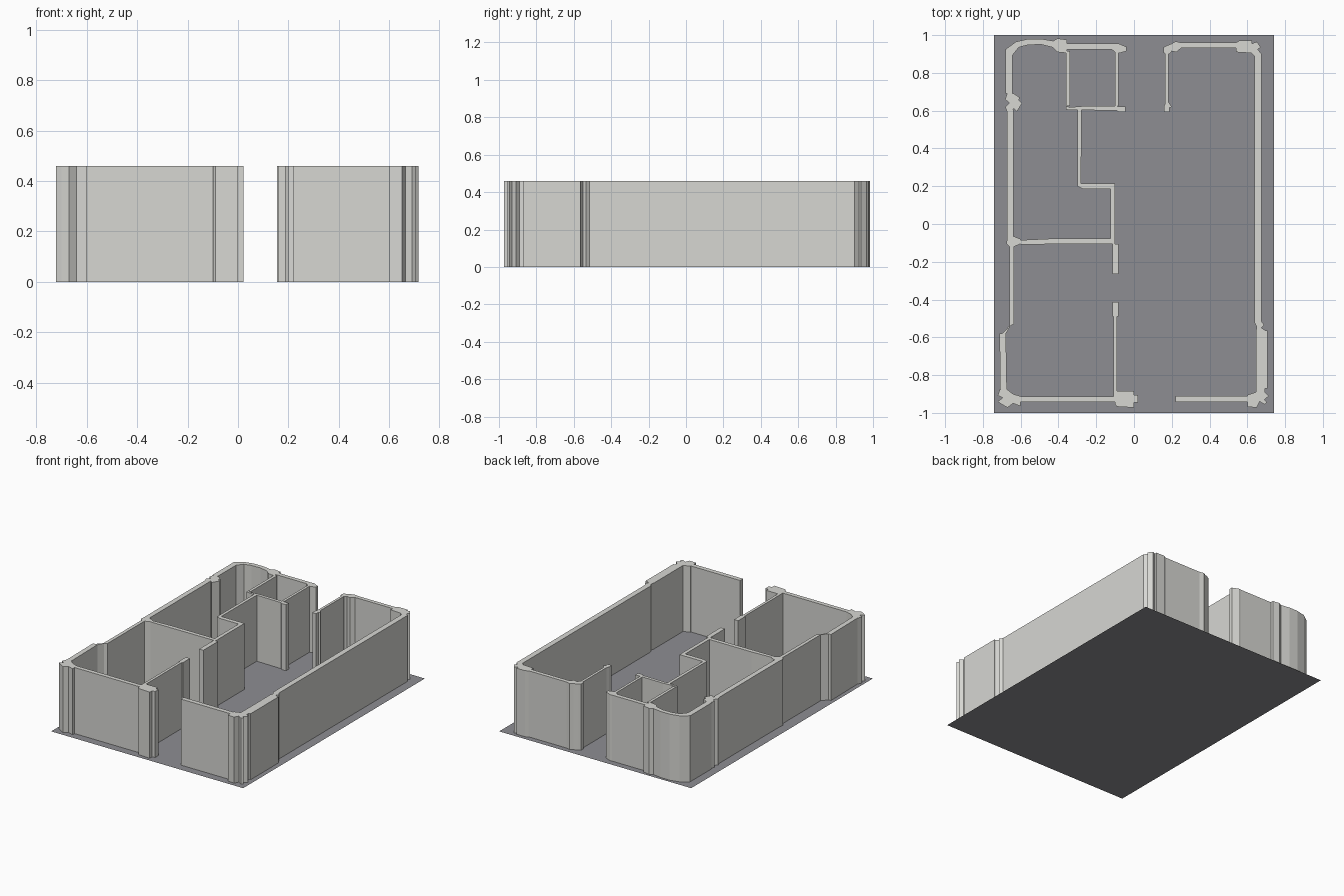
import bpy, bmesh

HEIGHT = 0.46


def material(name, rgb):
    m = bpy.data.materials.new(name)
    m.diffuse_color = (*rgb, 1)
    return m


FLOOR = material("floor_grey", (0.27, 0.27, 0.29))
WALL = material("wall_plaster", (0.68, 0.68, 0.65))


def shape(name, pts, height, mat):
    """Flat outline, raised to a given height; the floor closes the underside."""
    bm = bmesh.new()
    face = bm.faces.new([bm.verts.new((x, y, height)) for x, y in pts])
    bmesh.ops.recalc_face_normals(bm, faces=bm.faces)
    face.normal_update()
    if face.normal.z < 0:
        face.normal_flip()
    if height:
        top = [loop.vert for loop in face.loops]
        base = [bm.verts.new((v.co.x, v.co.y, 0)) for v in top]
        for i in range(len(top)):
            j = (i + 1) % len(top)
            bm.faces.new((base[i], base[j], top[j], top[i]))
    me = bpy.data.meshes.new(name)
    bm.to_mesh(me)
    bm.free()
    me.materials.append(mat)
    ob = bpy.data.objects.new(name, me)
    bpy.context.collection.objects.link(ob)
    return ob


def wall(name, x0, x1, y0, y1):
    shape(name, [(x0, y0), (x1, y0), (x1, y1), (x0, y1)], HEIGHT, WALL)


def pillar(name, pts):
    shape(name, pts, HEIGHT, WALL)


# Floor slab
shape("floor", [(-0.74, -1), (0.74, -1), (0.74, 1), (-0.74, 1)], 0, FLOOR)

# Straight outer walls
wall("left_wall_middle", -0.672, -0.637, -0.07, 0.605)
wall("left_wall_lower", -0.66, -0.636, -0.50, -0.12)
wall("front_wall_left", -0.60, -0.10, -0.942, -0.912)
wall("front_wall_right", 0.22, 0.605, -0.943, -0.911)
wall("right_wall", 0.637, 0.675, -0.52, 0.90)
wall("right_wall_front", 0.645, 0.706, -0.87, -0.565)
wall("back_wall_right", 0.25, 0.545, 0.932, 0.96)
wall("back_wall_left", -0.355, -0.10, 0.925, 0.955)

# Rounded back left corner
pillar("back_left_corner", [
    (-0.68, 0.69), (-0.68, 0.925), (-0.625, 0.965), (-0.56, 0.98), (-0.49, 0.98),
    (-0.43, 0.97), (-0.43, 0.935), (-0.49, 0.95), (-0.56, 0.948), (-0.61, 0.935),
    (-0.642, 0.895), (-0.642, 0.69)])

# Stepped front left wall
pillar("front_left_step", [
    (-0.66, -0.50), (-0.636, -0.50), (-0.636, -0.53), (-0.655, -0.54),
    (-0.678, -0.58), (-0.673, -0.88), (-0.708, -0.88), (-0.712, -0.58),
    (-0.695, -0.578), (-0.66, -0.54)])

# Irregular pillars along the outer walls
pillar("left_pillar", [
    (-0.672, 0.595), (-0.635, 0.61), (-0.62, 0.595), (-0.592, 0.64), (-0.61, 0.655),
    (-0.605, 0.67), (-0.635, 0.69), (-0.672, 0.69), (-0.682, 0.66), (-0.66, 0.64),
    (-0.682, 0.62)])
pillar("left_junction", [
    (-0.66, -0.12), (-0.635, -0.12), (-0.60, -0.105), (-0.60, -0.08),
    (-0.637, -0.065), (-0.672, -0.07), (-0.675, -0.105)])
pillar("back_left_pillar", [
    (-0.435, 0.94), (-0.405, 0.91), (-0.355, 0.905), (-0.355, 0.975),
    (-0.405, 0.983), (-0.435, 0.965)])
pillar("back_door_left_post", [
    (-0.12, 0.925), (-0.10, 0.91), (-0.075, 0.905), (-0.04, 0.915),
    (-0.04, 0.938), (-0.085, 0.957), (-0.12, 0.952)])
pillar("back_door_right_post", [
    (0.155, 0.905), (0.187, 0.90), (0.20, 0.915), (0.225, 0.91), (0.25, 0.932),
    (0.25, 0.96), (0.22, 0.967), (0.20, 0.955), (0.175, 0.945), (0.155, 0.935)])
pillar("back_right_corner", [
    (0.54, 0.91), (0.62, 0.905), (0.637, 0.89), (0.675, 0.90), (0.655, 0.925),
    (0.672, 0.935), (0.65, 0.965), (0.625, 0.955), (0.625, 0.972), (0.56, 0.972),
    (0.54, 0.96)])
pillar("right_step", [
    (0.645, -0.57), (0.706, -0.57), (0.675, -0.55), (0.69, -0.535), (0.675, -0.515),
    (0.637, -0.52), (0.65, -0.545)])
pillar("front_right_corner", [
    (0.60, -0.905), (0.645, -0.89), (0.645, -0.87), (0.695, -0.87), (0.692, -0.89),
    (0.715, -0.91), (0.69, -0.93), (0.705, -0.945), (0.69, -0.955), (0.665, -0.94),
    (0.65, -0.972), (0.60, -0.968)])
pillar("front_left_corner", [
    (-0.71, -0.875), (-0.672, -0.875), (-0.64, -0.90), (-0.60, -0.912),
    (-0.60, -0.965), (-0.64, -0.95), (-0.67, -0.972), (-0.70, -0.955),
    (-0.722, -0.94), (-0.695, -0.92), (-0.722, -0.908)])
pillar("front_door_post", [
    (-0.10, -0.885), (0.0, -0.885), (0.0, -0.905), (0.022, -0.905), (0.022, -0.945),
    (0.0, -0.945), (0.0, -0.972), (-0.09, -0.967), (-0.10, -0.955)])

# Back closet
wall("closet_left", -0.36, -0.34, 0.625, 0.915)
wall("closet_right", -0.10, -0.082, 0.625, 0.912)
pillar("closet_front", [
    (-0.36, 0.605), (-0.09, 0.60), (-0.08, 0.592), (-0.045, 0.592), (-0.045, 0.623),
    (-0.26, 0.625), (-0.34, 0.618), (-0.36, 0.625)])

# Inner partition stepping from closet to the middle room
pillar("stepped_partition", [
    (-0.30, 0.605), (-0.278, 0.605), (-0.28, 0.215), (-0.10, 0.215), (-0.10, -0.105),
    (-0.125, -0.105), (-0.125, 0.185), (-0.27, 0.185), (-0.30, 0.20)])
pillar("middle_room_wall", [
    (-0.60, -0.108), (-0.12, -0.105), (-0.12, -0.078), (-0.45, -0.078),
    (-0.60, -0.085)])

# Inner doorway walls
wall("inner_door_back_stub", -0.114, -0.082, -0.265, -0.105)
wall("inner_door_front_stub", -0.114, -0.082, -0.49, -0.412)
wall("front_partition", -0.108, -0.089, -0.912, -0.488)

# Partition beside the back door
wall("back_room_partition", 0.165, 0.183, 0.64, 0.905)
pillar("back_room_post", [
    (0.158, 0.592), (0.188, 0.592), (0.188, 0.615), (0.20, 0.62), (0.183, 0.645),
    (0.165, 0.64), (0.158, 0.62)])
